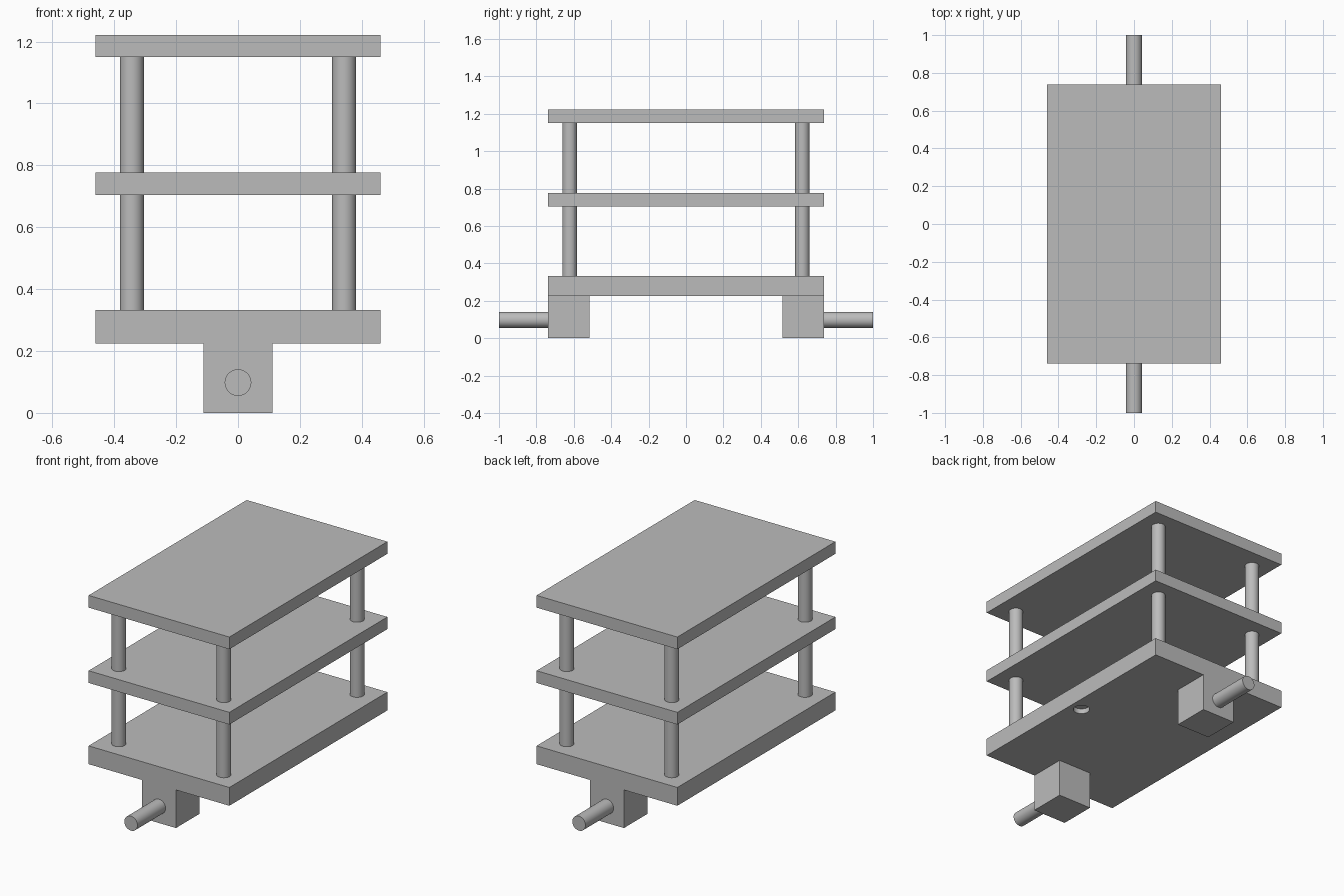
import bpy
import math

cube = bpy.data.objects.get("Cube")
if cube:
    bpy.data.objects.remove(cube, do_unlink=True)

grey = bpy.data.materials.new("plain grey")
grey.use_nodes = True
colour = (0.5, 0.5, 0.5, 1)
grey.diffuse_color = colour
grey.node_tree.nodes["Principled BSDF"].inputs["Base Color"].default_value = colour


def box(name, size, centre):
    bpy.ops.mesh.primitive_cube_add(size=1, location=centre)
    ob = bpy.context.object
    ob.name = name
    ob.scale = size
    bpy.ops.object.transform_apply(location=False, rotation=False, scale=True)
    ob.data.materials.append(grey)
    return ob


def rod(name, radius, length, centre, tilt=0):
    bpy.ops.mesh.primitive_cylinder_add(vertices=48, radius=radius, depth=length,
                                        location=centre, rotation=(tilt, 0, 0))
    ob = bpy.context.object
    ob.name = name
    ob.data.materials.append(grey)
    bpy.ops.object.shade_smooth_by_angle(angle=math.radians(35))
    return ob


# Three stacked plates: name, underside, top
plates = [("base_plate", 0.225, 0.333),
          ("middle_shelf", 0.705, 0.777),
          ("top_shelf", 1.15, 1.222)]
built = [box(name, (0.92, 1.476, top - low), (0, 0, (low + top) / 2))
         for name, low, top in plates]

# Shallow blind hole under the left edge of the base
cutter = rod("hole_cutter", 0.046, 0.06, (0.385, 0, 0.225))
cutter.hide_render = True
cutter.hide_viewport = True
cut = built[0].modifiers.new("blind_hole", "BOOLEAN")
cut.operation = "DIFFERENCE"
cut.solver = "EXACT"
cut.object = cutter

# Four posts between each pair of plates
for (_, _, low), (_, high, _) in zip(plates, plates[1:]):
    for x in (-0.343, 0.343):
        for y in (-0.622, 0.622):
            rod("post", 0.039, high - low, (x, y, (low + high) / 2))

# Mounting block and axle pin at each end
for end, side in (("front", -1), ("back", 1)):
    box(end + "_block", (0.222, 0.221, 0.225), (0, side * 0.6275, 0.1125))
    rod(end + "_pin", 0.043, 0.262, (0, side * 0.869, 0.098), math.pi / 2)
